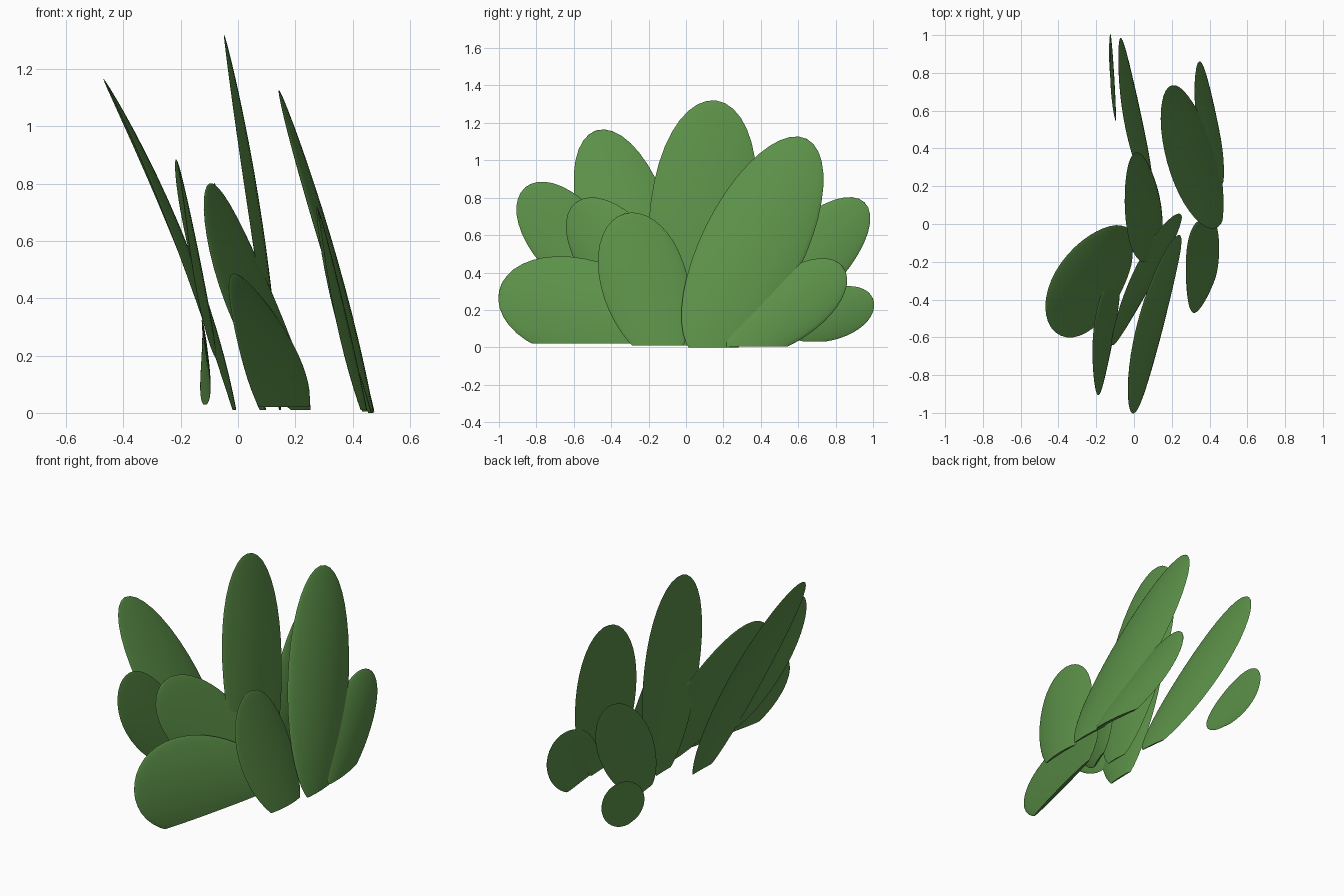
import bpy
import bmesh
from mathutils import Vector

cube = bpy.data.objects.get("Cube")
if cube:
    bpy.data.objects.remove(cube, do_unlink=True)

green = bpy.data.materials.new("leaf_green")
green.use_nodes = True
colour = (0.105, 0.28, 0.065, 1)
green.diffuse_color = colour
green.node_tree.nodes["Principled BSDF"].inputs["Base Color"].default_value = colour


def pad(name, base, tip, width, lean, thick=0.012, floor=0.01, taper=0.12):
    """Cupped oval pad: base and tip are (y, z); lean gives x = a + b*y + c*z + d*z*z."""
    a, b, c, d = lean
    base, tip = Vector(base), Vector(tip)
    mid, half = (base + tip) / 2, (tip - base) / 2
    side = Vector((half.y, -half.x)).normalized() * width / 2
    cup = 0.06 * width
    bm = bmesh.new()
    bmesh.ops.create_uvsphere(bm, u_segments=32, v_segments=20, radius=1)
    for v in bm.verts:
        n, s, u = v.co
        y, z = mid + half * u + side * s * (1 + taper * u)
        bulge = n * thick + cup * (0.4 - s * s)
        v.co = (a + b * y + c * z + d * z * z + bulge, y, z)
    # cut the foot off level with the ground
    bmesh.ops.bisect_plane(bm, geom=bm.verts[:] + bm.edges[:] + bm.faces[:],
                           plane_co=(0, 0, floor), plane_no=(0, 0, 1), clear_inner=True)
    bmesh.ops.holes_fill(bm, edges=[e for e in bm.edges if e.is_boundary], sides=0)
    bmesh.ops.recalc_face_normals(bm, faces=bm.faces[:])
    mesh = bpy.data.meshes.new(name)
    bm.to_mesh(mesh)
    bm.free()
    mesh.materials.append(green)
    ob = bpy.data.objects.new(name, mesh)
    bpy.context.collection.objects.link(ob)
    bpy.ops.object.select_all(action="DESELECT")
    ob.select_set(True)
    bpy.context.view_layer.objects.active = ob
    bpy.ops.object.shade_smooth_by_angle(angle=0.9)


# tall pads
pad("large_left_pad", (0.065, -0.05), (0.645, 1.115), 0.55, (0.455, 0, -0.22, -0.06), 0.014, 0, 0)
pad("tall_middle_pad", (0, -0.02), (0.16, 1.32), 0.56, (0.135, 0, -0.07, -0.06), 0.01)
pad("tall_right_pad", (-0.1, -0.04), (-0.48, 1.16), 0.48, (-0.02, 0, -0.22, -0.15))
# middle row
pad("outer_front_pad", (-0.31, 0.21), (-0.86, 0.855), 0.4, (-0.045, 0, -0.2, 0), 0.01)
pad("inner_front_pad", (0.02, 0), (-0.59, 0.775), 0.43, (0.234, 0.34, -0.205, 0), 0.014)
pad("left_front_pad", (-0.1, -0.07), (-0.33, 0.715), 0.46, (0.435, 0, -0.235, 0), 0.012, 0.01, 0.08)
pad("outer_back_pad", (0.2, 0), (0.955, 0.775), 0.39, (0.1, -0.06, -0.17, 0))
# low pads
pad("low_front_pad", (-0.06, 0.1), (-1, 0.3), 0.53, (0.27, 0.22, -0.25, 0), 0.016, 0.02, 0.1)
pad("low_back_pad", (0.23, -0.03), (0.84, 0.43), 0.35, (0.475, -0.05, -0.25, 0), 0.015, 0.005)
pad("small_back_pad", (0.55, 0.08), (1, 0.26), 0.26, (-0.07, -0.06, 0, 0), 0.006, 0.03)
